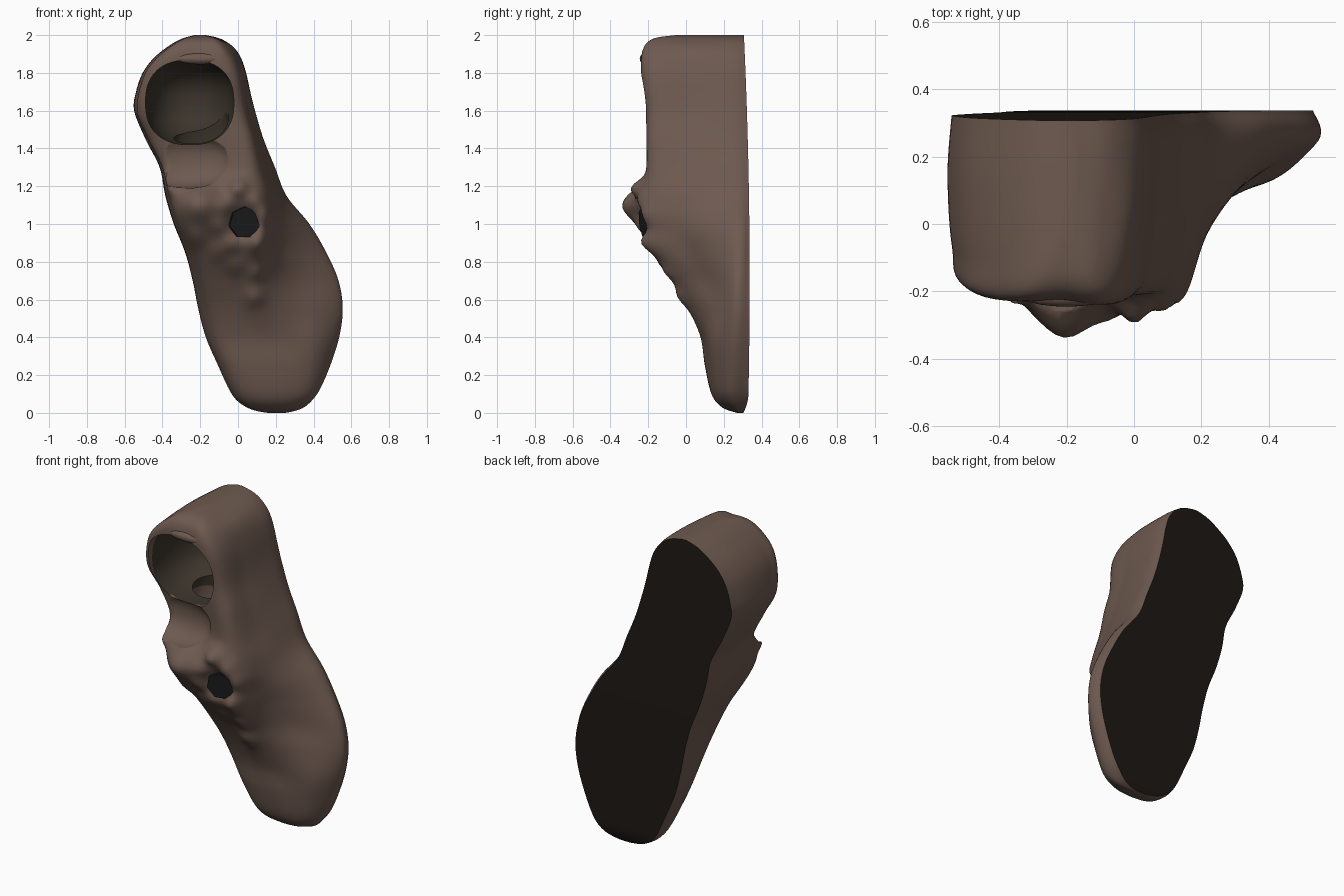
import bpy, bmesh, math
from mathutils import Vector

if "Cube" in bpy.data.objects:
    bpy.data.objects.remove(bpy.data.objects["Cube"])

def material(name, rgb):
    m = bpy.data.materials.new(name)
    m.diffuse_color = (*rgb, 1)
    m.use_nodes = True
    m.node_tree.nodes["Principled BSDF"].inputs["Base Color"].default_value = m.diffuse_color
    return m

LEATHER = material("leather", (0.155, 0.102, 0.08))
SOLE = material("sole_dark", (0.013, 0.009, 0.007))
LINING = material("lining", (0.045, 0.035, 0.025))
BLACK = material("black", (0.012, 0.012, 0.013))

def spline(pts, n):
    """Catmull-Rom through equal-length tuples, n steps per span."""
    out = []
    for i in range(len(pts) - 1):
        p = [pts[max(0, min(len(pts) - 1, i + k))] for k in (-1, 0, 1, 2)]
        for s in range(n):
            t = s / n
            out.append(tuple(0.5 * (2*b + (c-a)*t + (2*a-5*b+4*c-d)*t*t
                                    + (3*b-a-3*c+d)*t**3) for a, b, c, d in zip(*p)))
    return out + [tuple(pts[-1])]

def lookup(curve, z):
    """Linear lookup by first column."""
    for a, b in zip(curve, curve[1:]):
        if z <= b[0]:
            t = (z - a[0]) / max(b[0] - a[0], 1e-6)
            return [p + (q - p) * t for p, q in zip(a[1:], b[1:])]
    return list(curve[-1][1:])

def to_object(bm, name, mats):
    bmesh.ops.recalc_face_normals(bm, faces=bm.faces[:])
    me = bpy.data.meshes.new(name)
    bm.to_mesh(me)
    bm.free()
    ob = bpy.data.objects.new(name, me)
    bpy.context.collection.objects.link(ob)
    for m in mats:
        me.materials.append(m)
    return ob

# Sole outline toe to heel: z, left x, right x
OUTLINE = spline([
    (0, .16, .25), (.01, .10, .30), (.03, .045, .35), (.07, -.01, .395), (.13, -.05, .435),
    (.25, -.105, .485), (.4, -.17, .53), (.55, -.21, .546), (.7, -.24, .52), (.85, -.28, .455),
    (1, -.34, .37), (1.15, -.385, .255), (1.3, -.415, .195), (1.45, -.49, .135),
    (1.6, -.55, .09), (1.7, -.54, .065), (1.8, -.505, .043), (1.88, -.445, .015),
    (1.94, -.37, -.03), (1.98, -.30, -.09), (2, -.23, -.17)], 8)
# Upper: z, ridge left x,y, ridge right x,y, right shoulder x,y
UPPER = [
    (0.00, .17, .28, .24, .28, .248, .285),
    (0.03, .10, .20, .27, .20, .32, .23),
    (0.10, .05, .145, .28, .145, .37, .18),
    (0.25, -.02, .11, .25, .11, .40, .15),
    (0.40, -.08, .09, .18, .085, .41, .13),
    (0.55, -.13, .04, .13, .02, .38, .125),
    (0.70, -.17, -.04, .11, -.06, .30, .10),
    (0.85, -.21, -.13, .11, -.16, .24, .03),
    (1.00, -.28, -.20, .12, -.21, .215, -.03),
    (1.15, -.33, -.21, .11, -.21, .20, -.02),
    (1.30, -.37, -.13, .08, -.20, .155, 0),
    (1.45, -.44, -.13, .05, -.20, .11, 0),
    (1.60, -.50, -.17, .01, -.20, .065, 0),
    (1.80, -.46, -.21, -.02, -.22, .03, 0),
    (1.92, -.36, -.21, -.07, -.21, -.015, 0),
    (1.98, -.28, -.16, -.12, -.16, -.10, 0),
    (2.00, -.22, -.04, -.18, -.04, -.172, .1),
]
# Creases and lace lumps: x, z, radius, height
BUMPS = [(-.2, 1.1, .11, .11), (-.38, 1.2, .05, .06), (0, 1.19, .05, .07),
         (.13, .89, .06, .02), (-.10, .86, .06, .02), (-.02, .78, .05, .02),
         (.10, .74, .04, .02), (.09, .61, .05, .025), (-.22, .93, .06, .025),
         (.03, 1.01, .07, -.07)]
# Ring of soft lumps around the lace gap
BUMPS += [(.03 + .125 * math.cos(a), 1.01 + .13 * math.sin(a), .055, .035)
          for a in (0.3, 1.1, 2.4, 3.3, 4.2, 5.3)]

def section(st):
    z, tl, yl, tr, yr, mx, my = st
    xl, xr = lookup(OUTLINE, z)
    yb = 0.337 - 0.018 * (z - 0.7) ** 2
    if z < 0.1:
        yb -= 0.025 * (1 - z / 0.1) ** 2
    hl = yb - yl
    lip = yb - min(0.09, (yb - my) * 0.6)
    return [(xl + .012, yb), (xl, yb - hl * .35), (xl + (tl - xl) * .25, yb - hl * .78),
            (tl, yl), ((tl + tr) / 2, (yl + yr) / 2 - .01), (tr, yr), (mx, my),
            (xr, lip), (xr - .015, yb)]

# Shoe body: lofted from toe to heel
bm = bmesh.new()
rings = []
for st in spline(UPPER, 7):
    ring = []
    for x, y in spline(section(st), 9):
        z = st[0]
        if y < 0.15:
            w = min(1, (0.15 - y) / 0.12)
            y -= w * sum(h * math.exp(-((x-bx)**2 + (z-bz)**2) / (r*r)) for bx, bz, r, h in BUMPS)
        ring.append(bm.verts.new((x, y, z)))
    rings.append(ring)
for a, b in zip(rings, rings[1:]):
    for i in range(len(a)):
        j = (i + 1) % len(a)
        bm.faces.new((a[i], a[j], b[j], b[i]))
bm.faces.new(rings[0])
bm.faces.new(rings[-1])
shoe = to_object(bm, "shoe_body", [LEATHER, SOLE, LINING])

# Hollow: ankle opening, tongue recess and inside of the forefoot
def carve(center, radii, square):
    bm = bmesh.new()
    bmesh.ops.create_uvsphere(bm, u_segments=48, v_segments=32, radius=1)
    for v in bm.verts:
        n = sum(abs(c) ** square for c in v.co) ** (-1 / square)
        v.co = Vector(c + k * r * n for c, k, r in zip(center, v.co, radii))
    cut = to_object(bm, "cutter", [LINING])
    cut.hide_render = True
    mod = shoe.modifiers.new("carve", 'BOOLEAN')
    mod.operation = 'DIFFERENCE'
    mod.solver = 'EXACT'
    mod.object = cut
    bpy.context.view_layer.objects.active = shoe
    bpy.ops.object.modifier_apply(modifier=mod.name)
    bpy.data.objects.remove(cut)

CAVITY = Vector((-.255, -.15, 1.645))
carve(CAVITY, (.235, .37, .225), 2.4)
carve((-.28, -.26, 1.34), (.25, .14, .15), 2.2)
carve((-.17, .06, 1.25), (.19, .11, .40), 2.2)

# Dark flat sole and lining
for p in shoe.data.polygons:
    c = p.center
    inside = (CAVITY - c).dot(p.normal) > 0 and abs(c.x + .255) < .24 and abs(c.z - 1.645) < .23
    if p.normal.y > 0.8 and c.y > 0.25:
        p.material_index = 1
    elif inside and -.14 < c.y < .27:
        p.material_index = 2
    else:
        p.material_index = 0

# Dark plug of the lace gap
bpy.ops.mesh.primitive_cylinder_add(vertices=7, radius=.085, depth=.06, location=(.03, -.2, 1.01),
                                    rotation=(math.radians(96), 0, math.radians(14)))
plug = bpy.context.object
plug.name = "lace_gap"
plug.data.materials.append(BLACK)

# Heel pull tab on the collar
bpy.ops.mesh.primitive_uv_sphere_add(segments=20, ring_count=12, location=(-.2, -.215, 1.875))
tab = bpy.context.object
tab.name = "collar_tab"
tab.scale = (.13, .03, .03)
tab.data.materials.append(LEATHER)

for ob in (shoe, tab):
    bpy.ops.object.select_all(action='DESELECT')
    ob.select_set(True)
    bpy.context.view_layer.objects.active = ob
    bpy.ops.object.shade_smooth_by_angle(angle=math.radians(50))
